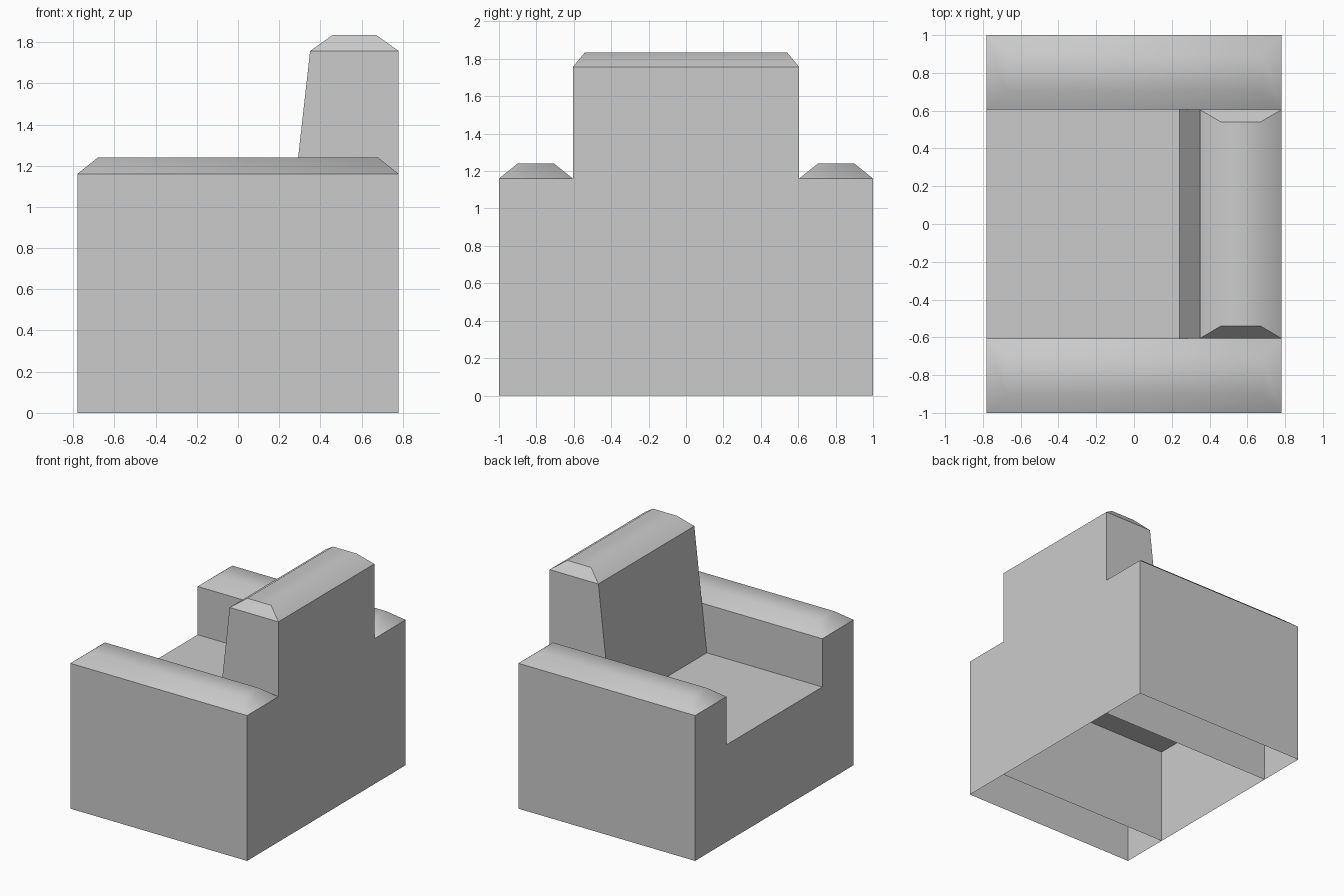
import bpy, bmesh

if "Cube" in bpy.data.objects:
    bpy.data.objects.remove(bpy.data.objects["Cube"])

X, Y_IN, Y_OUT = 0.78, 0.605, 1.0
SEAT_Z, ARM_Z = 0.775, 1.16


def loft(bm, rings, smooth_top):
    """Stack rectangles (x0, x1, y0, y1, z) into a shell, open below, capped above."""
    loops = [[bm.verts.new(p) for p in
              ((x0, y0, z), (x1, y0, z), (x1, y1, z), (x0, y1, z))]
             for x0, x1, y0, y1, z in rings]
    for k, (a, b) in enumerate(zip(loops, loops[1:])):
        for i in range(4):
            j = (i + 1) % 4
            f = bm.faces.new((a[i], a[j], b[j], b[i]))
            # only the padded rim of the last step is softly shaded
            f.smooth = k == len(loops) - 2 and i in smooth_top
    bm.faces.new(loops[-1]).smooth = True


def strip(bm, profile):
    """Sweep an x-z profile across the width between the arms."""
    rows = [[bm.verts.new((x, y, z)) for y in (-Y_IN, Y_IN)] for x, z in profile]
    for a, b in zip(rows, rows[1:]):
        bm.faces.new((a[0], b[0], b[1], a[1]))


def finish(bm, name):
    bmesh.ops.remove_doubles(bm, verts=bm.verts[:], dist=1e-4)
    bmesh.ops.recalc_face_normals(bm, faces=bm.faces[:])
    mesh = bpy.data.meshes.new(name)
    bm.to_mesh(mesh)
    bm.free()
    bpy.context.collection.objects.link(bpy.data.objects.new(name, mesh))


# Arms: hollow boxes with a chamfered padded top
for name, y0, y1 in (("arm_right", -Y_OUT, -Y_IN), ("arm_left", Y_IN, Y_OUT)):
    bm = bmesh.new()
    loft(bm, [(-X, X, y0, y1, 0),
              (-X, X, y0, y1, ARM_Z),
              (-X + 0.1, X - 0.1, y0 + 0.1, y1 - 0.1, 1.24)], (0, 1, 2, 3))
    finish(bm, name)

# Seat and backrest: one open shell between the arms
bm = bmesh.new()
lean_x = 0.283
loft(bm, [(lean_x, X, -Y_IN, Y_IN, ARM_Z),
          (0.35, X, -Y_IN, Y_IN, 1.757),
          (0.46, 0.67, -0.54, 0.54, 1.835)], (1, 3))
strip(bm, [(lean_x, ARM_Z), (0.24, SEAT_Z), (-X, SEAT_Z), (-X, 0)])
strip(bm, [(X, 0), (X, ARM_Z)])
finish(bm, "seat_and_backrest")
